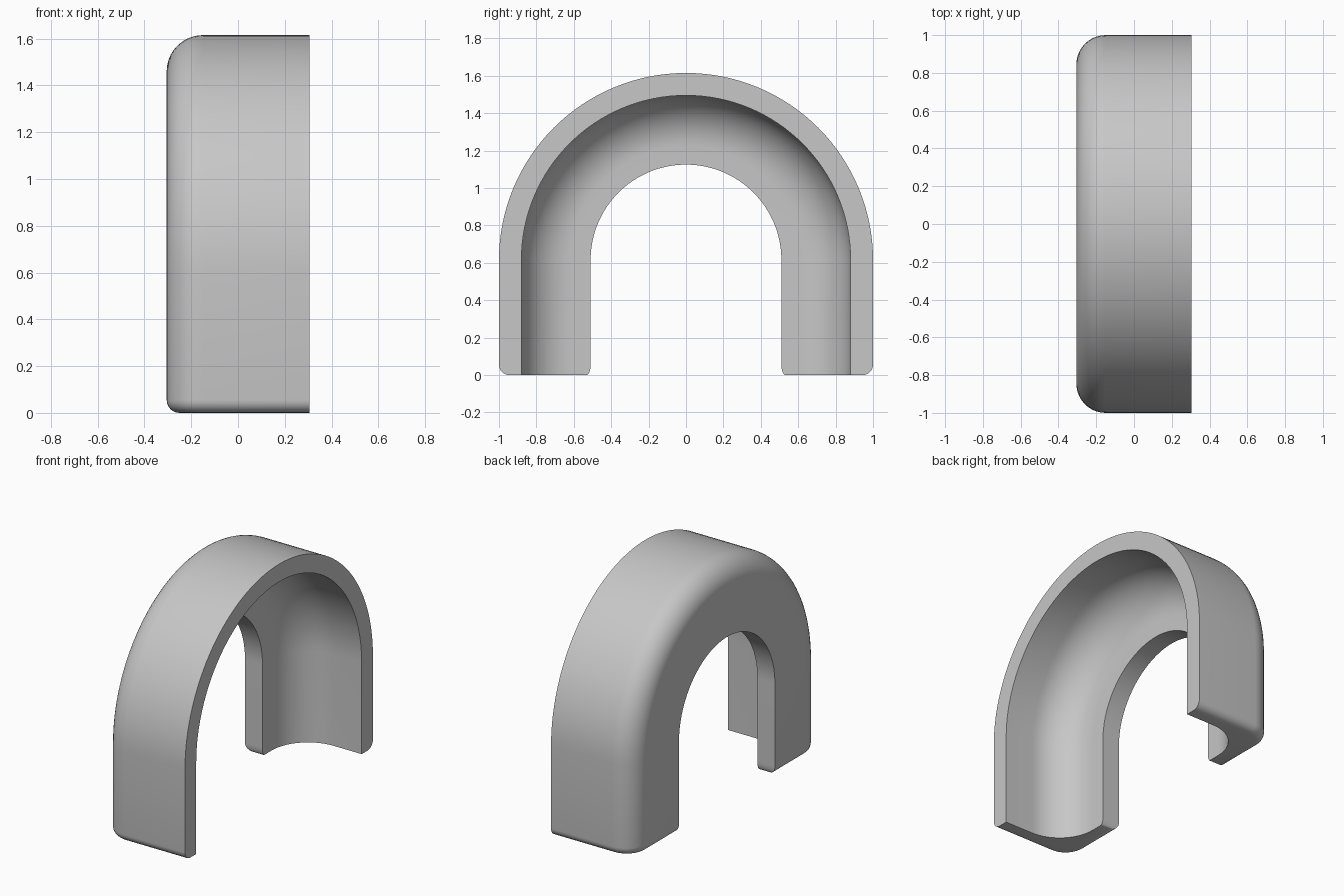
import bpy, bmesh, math

cube = bpy.data.objects.get("Cube")
if cube:
    bpy.data.objects.remove(cube)

OUTER, INNER, HALF = 1.0, 0.51, 0.305    # arch radii and half depth
LIP, WEB = 0.88, -0.175                  # inside of the rim wall and of the back plate
SPRING, FOOT, TOE = 0.615, 0.055, 0.02   # arch centre height, foot rounding
OUT_FILLET, IN_FILLET = 0.155, 0.27


def arc(cr, cx, radius, start, end, n):
    """Points (r, x) on a circular arc, angles in degrees."""
    steps = [math.radians(start + (end - start) * i / n) for i in range(n + 1)]
    return [(cr + radius * math.cos(a), cx + radius * math.sin(a)) for a in steps]


def section(d=0.0, e=0.0):
    """Closed channel profile; d shrinks the outside, e the inner edge."""
    pts = [(LIP, HALF), (OUTER - d, HALF)]
    pts += arc(OUTER - OUT_FILLET, -HALF + OUT_FILLET, OUT_FILLET - d, 0, -90, 10)
    pts += [(INNER + e, -HALF + d), (INNER + e, WEB)]
    pts += arc(LIP - IN_FILLET, WEB + IN_FILLET, IN_FILLET, -90, 0, 14)
    return pts


# Rings along one leg, from the rounded foot up
leg = []
for i in range(7):
    a = math.radians(90 * i / 6)
    k = 1 - math.sin(a)
    leg.append((FOOT * (1 - math.cos(a)), section(FOOT * k, TOE * k)))

rings = [[(x, r, z) for r, x in s] for z, s in leg]
ARCH = 64
for i in range(ARCH + 1):
    t = math.pi * i / ARCH
    rings.append([(x, r * math.cos(t), SPRING + r * math.sin(t)) for r, x in section()])
rings += [[(x, -r, z) for r, x in s] for z, s in reversed(leg)]

# Skin the rings and cap both feet
bm = bmesh.new()
loops = [[bm.verts.new(p) for p in ring] for ring in rings]
for low, high in zip(loops, loops[1:]):
    for j in range(len(low)):
        k = (j + 1) % len(low)
        bm.faces.new((low[j], low[k], high[k], high[j]))
bm.faces.new(loops[0])
bm.faces.new(loops[-1])
bmesh.ops.recalc_face_normals(bm, faces=bm.faces)

mesh = bpy.data.meshes.new("arch_channel")
bm.to_mesh(mesh)
bm.free()
arch = bpy.data.objects.new("arch_channel", mesh)
bpy.context.collection.objects.link(arch)

# Single plain grey
grey = bpy.data.materials.new("plain_grey")
grey.use_nodes = True
colour = (0.57, 0.57, 0.57, 1)
grey.diffuse_color = colour
grey.node_tree.nodes["Principled BSDF"].inputs["Base Color"].default_value = colour
mesh.materials.append(grey)

bpy.context.view_layer.objects.active = arch
arch.select_set(True)
bpy.ops.object.shade_smooth_by_angle(angle=math.radians(30))
